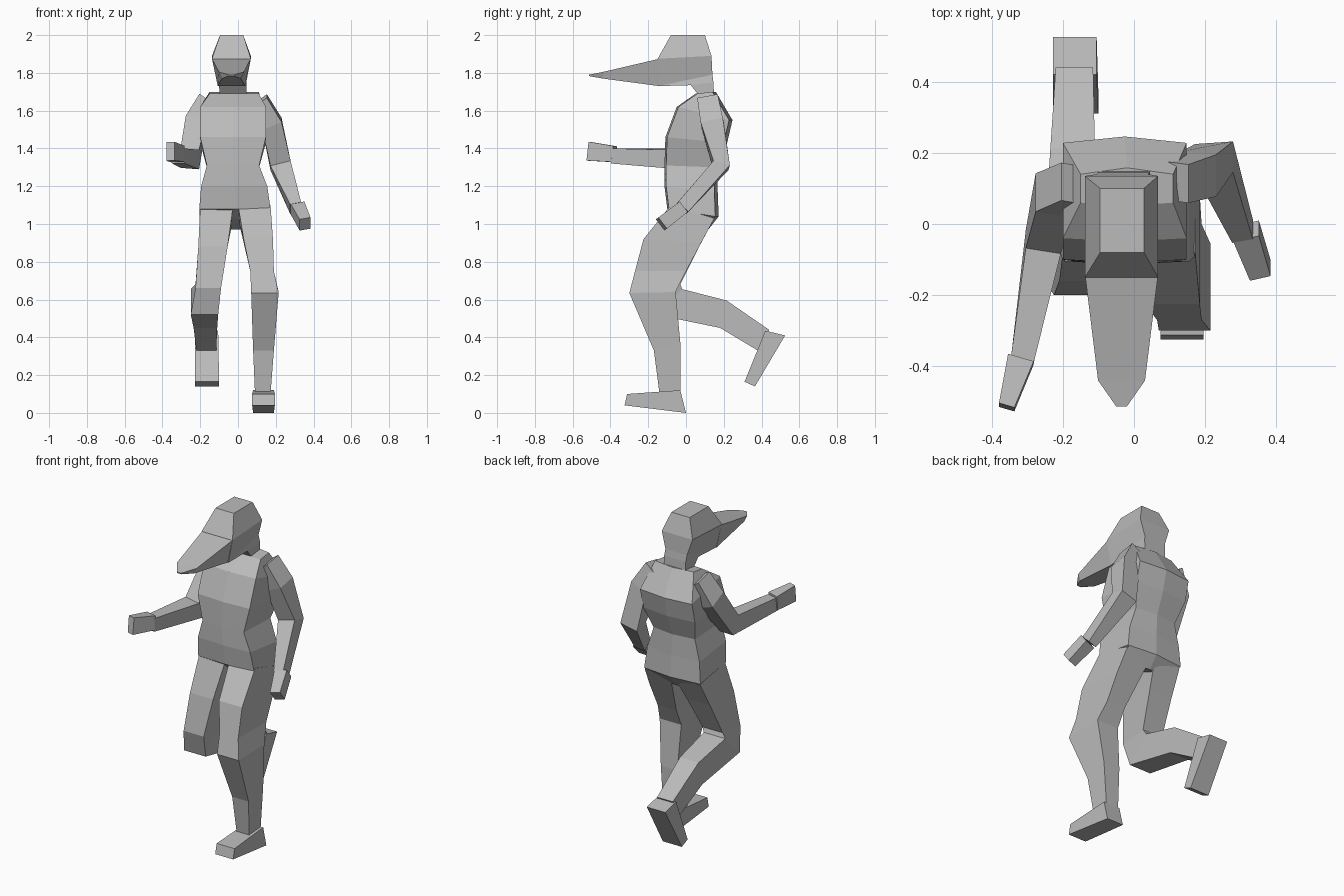
import bpy
import bmesh
from mathutils import Vector

cube = bpy.data.objects.get("Cube")
if cube:
    bpy.data.objects.remove(cube)

grey = bpy.data.materials.new("plain_grey")
grey.use_nodes = True
grey.diffuse_color = (0.5, 0.5, 0.5, 1)
grey.node_tree.nodes["Principled BSDF"].inputs["Base Color"].default_value = (0.5, 0.5, 0.5, 1)


def skin(name, rings):
    """Join matching rings of points into a closed flat-shaded body."""
    bm = bmesh.new()
    loops = [[bm.verts.new(p) for p in ring] for ring in rings]
    for a, b in zip(loops, loops[1:]):
        for i in range(len(a)):
            j = (i + 1) % len(a)
            bm.faces.new((a[i], a[j], b[j], b[i]))
    bm.faces.new(loops[0])
    bm.faces.new(loops[-1])
    bmesh.ops.recalc_face_normals(bm, faces=bm.faces)
    mesh = bpy.data.meshes.new(name)
    bm.to_mesh(mesh)
    bm.free()
    mesh.materials.append(grey)
    obj = bpy.data.objects.new(name, mesh)
    bpy.context.collection.objects.link(obj)
    return obj


def profile(name, sections, bulge=0):
    """Sections: left x, right x, front y and z, back y and z."""
    rings = []
    for x0, x1, yf, zf, yb, zb in sections:
        ring = [(x0, yf, zf), (x1, yf, zf), (x1, yb, zb), (x0, yb, zb)]
        if bulge:
            mid = (x0 + x1) / 2
            ring.insert(1, (mid, yf - bulge / 2, zf))
            ring.insert(4, (mid, yb + bulge, zb))
        rings.append(ring)
    return skin(name, rings)


def limb(name, joints):
    """Joints: x, y, z, width, depth; rings lie square to the path."""
    pts = [Vector(j[:3]) for j in joints]
    rings = []
    for i, (p, j) in enumerate(zip(pts, joints)):
        ahead = (pts[min(i + 1, len(pts) - 1)] - p).normalized()
        behind = (p - pts[max(i - 1, 0)]).normalized()
        t = (ahead + behind).normalized()
        side = (Vector((1, 0, 0)) - t * t.x).normalized()
        u, v = side * j[3] / 2, t.cross(side) * j[4] / 2
        rings.append([p - u - v, p + u - v, p + u + v, p - u + v])
    return skin(name, rings)


# Torso and pelvis
profile("torso", [
    (-.15, .11, .06, 1.69, .14, 1.7),
    (-.2, .148, -.04, 1.62, .228, 1.55),
    (-.2, .148, -.1, 1.46, .2, 1.43),
    (-.165, .112, -.105, 1.31, .15, 1.3),
    (-.195, .155, -.105, 1.2, .15, 1.17),
    (-.205, .172, -.09, 1.08, .155, 1.04),
    (-.13, .1, -.03, 1.03, .1, .97),
], bulge=.018)

# Head with neck, and the long pointed visor
profile("head", [
    (-.095, .028, -.08, 2, .1, 2),
    (-.138, .068, -.15, 1.875, .135, 1.89),
    (-.105, .04, -.15, 1.73, .14, 1.79),
    (-.1, .045, .025, 1.735, .145, 1.75),
    (-.097, .045, .085, 1.66, .15, 1.66),
])
visor = []
for y, top, low, wide, narrow in ((-.14, 1.875, 1.73, .103, .072),
                                  (-.44, 1.805, 1.77, .066, .05),
                                  (-.513, 1.79, 1.783, .015, .015)):
    c = -.035
    visor.append([(c - wide, y, top), (c + wide, y, top),
                  (c + narrow, y, low), (c - narrow, y, low)])
skin("visor", visor)

# Arms: the left hangs back, the right reaches forward
limb("left_arm", [
    (.1, .12, 1.64, .13, .11),
    (.18, .14, 1.53, .11, .12),
    (.225, .185, 1.31, .11, .09),
    (.305, -.02, 1.085, .06, .075),
])
limb("left_hand", [(.315, -.02, 1.085, .075, .07), (.355, -.13, 1.0, .06, .075)])
limb("right_arm", [
    (-.15, .11, 1.64, .13, .11),
    (-.225, .08, 1.53, .11, .12),
    (-.255, -.05, 1.345, .1, .115),
    (-.315, -.39, 1.36, .065, .08),
])
limb("right_hand", [(-.318, -.38, 1.37, .075, .085), (-.358, -.515, 1.385, .045, .1)])

# Standing left leg
profile("left_leg", [
    (0, .172, -.08, 1.1, .15, 1.03),
    (.03, .185, -.225, .92, .08, .9),
    (.065, .19, -.27, .75, 0, .75),
    (.07, .215, -.3, .635, -.055, .64),
    (.08, .19, -.17, .33, -.03, .37),
    (.09, .172, -.14, .1, -.03, .1),
])
profile("left_foot", [
    (.075, .195, -.312, .1, -.325, .04),
    (.08, .19, -.03, .12, 0, 0),
])

# Right leg kicked up behind
profile("right_leg", [
    (-.2, -.025, -.08, 1.1, .15, 1.03),
    (-.21, -.055, -.16, .88, .07, .88),
    (-.225, -.09, -.2, .66, -.03, .68),
    (-.25, -.105, -.16, .52, -.02, .655),
    (-.235, -.11, .18, .45, .215, .595),
    (-.22, -.115, .38, .33, .44, .44),
])
profile("right_foot", [
    (-.228, -.105, .42, .435, .525, .41),
    (-.228, -.1, .31, .165, .365, .14),
])
